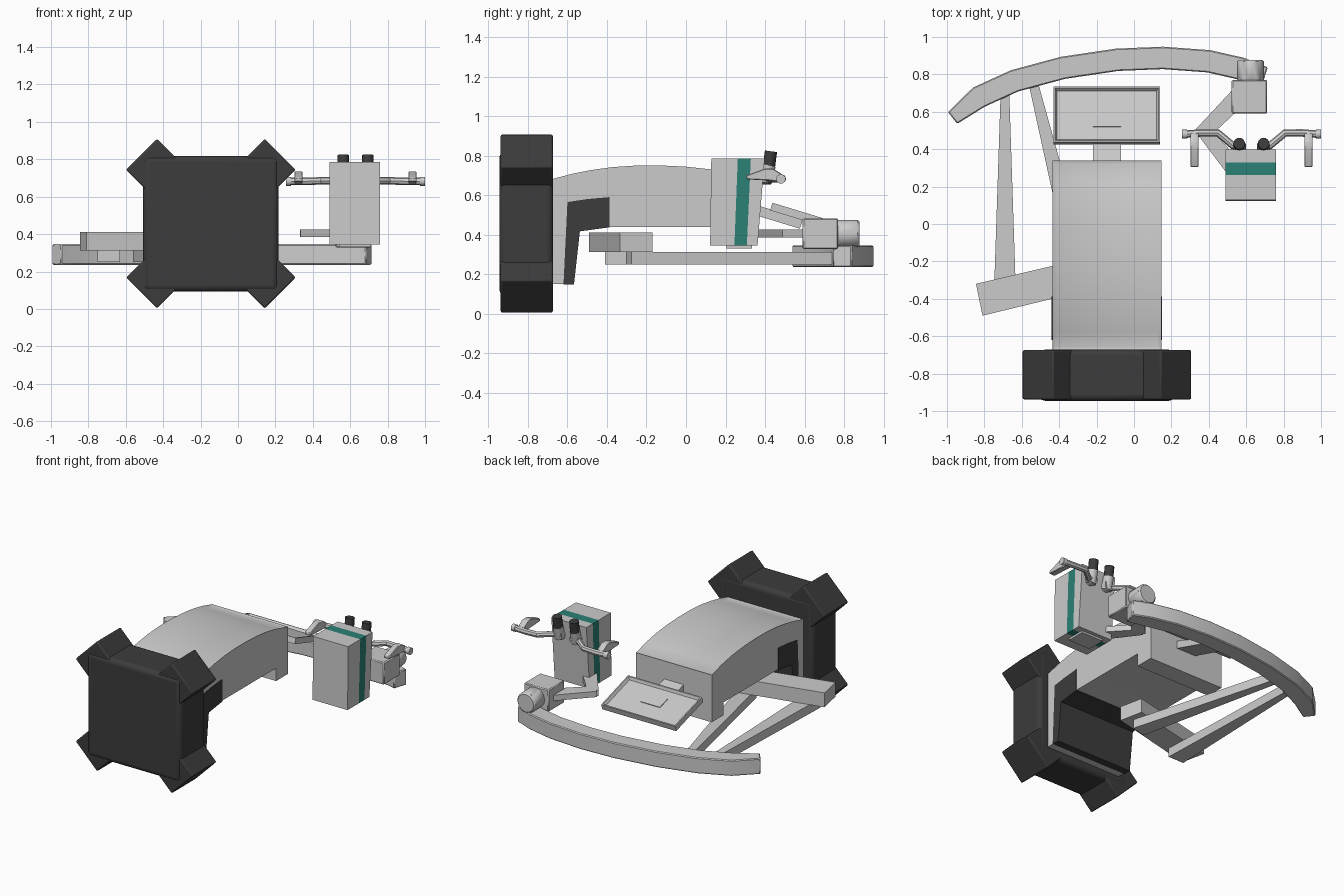
import bpy, bmesh, math
from mathutils import Vector, Matrix

cube = bpy.data.objects.get("Cube")
if cube:
    bpy.data.objects.remove(cube, do_unlink=True)

parts = []


def material(name, rgb):
    m = bpy.data.materials.new(name)
    m.use_nodes = True
    color = (*rgb, 1)
    m.diffuse_color = color
    m.node_tree.nodes["Principled BSDF"].inputs["Base Color"].default_value = color
    return m


GREY = material("light grey", (0.6, 0.6, 0.6))
DARK = material("charcoal", (0.045, 0.045, 0.045))
TEAL = material("teal", (0.025, 0.22, 0.18))


def finish(name, bm, mat, bevel=0, segments=1):
    bmesh.ops.recalc_face_normals(bm, faces=bm.faces)
    me = bpy.data.meshes.new(name)
    bm.to_mesh(me)
    bm.free()
    me.materials.append(mat)
    ob = bpy.data.objects.new(name, me)
    bpy.context.collection.objects.link(ob)
    if bevel:
        mod = ob.modifiers.new("Bevel", "BEVEL")
        mod.width, mod.segments = bevel, segments
    parts.append(ob)
    return ob


def prism_bm(pts, axis, lo, hi):
    """Extrude a 2D outline along one axis."""
    place = {"x": lambda p, t: (t, p[0], p[1]),
             "y": lambda p, t: (p[0], t, p[1]),
             "z": lambda p, t: (p[0], p[1], t)}[axis]
    bm = bmesh.new()
    rings = [[bm.verts.new(place(p, t)) for p in pts] for t in (lo, hi)]
    n = len(pts)
    for ring in rings:
        bm.faces.new(ring)
    for i in range(n):
        j = (i + 1) % n
        bm.faces.new((rings[0][i], rings[0][j], rings[1][j], rings[1][i]))
    return bm


def prism(name, pts, axis, lo, hi, mat=GREY, bevel=0, segments=1):
    return finish(name, prism_bm(pts, axis, lo, hi), mat, bevel, segments)


def box_bm(center, size, tilt=0):
    bm = bmesh.new()
    bmesh.ops.create_cube(bm, size=1, matrix=Matrix.Translation(center)
                          @ Matrix.Rotation(math.radians(tilt), 4, "X")
                          @ Matrix.Diagonal((*size, 1)))
    return bm


def box(name, center, size, mat=GREY, tilt=0, bevel=0):
    return finish(name, box_bm(center, size, tilt), mat, bevel)


def rod(name, a, b, r, mat=GREY, sides=16, bevel=0):
    a, b = Vector(a), Vector(b)
    bm = bmesh.new()
    rot = (b - a).to_track_quat("Z", "Y").to_matrix().to_4x4()
    bmesh.ops.create_cone(bm, cap_ends=True, segments=sides, radius1=r, radius2=r,
                          depth=(b - a).length,
                          matrix=Matrix.Translation((a + b) / 2) @ rot)
    return finish(name, bm, mat, bevel)


def ribbon(name, path, widths, lo, hi, bevel=0):
    """Flat bar that follows a plan path."""
    pts = [Vector(p) for p in path]
    left, right = [], []
    for i, p in enumerate(pts):
        d = (pts[min(i + 1, len(pts) - 1)] - pts[max(i - 1, 0)]).normalized()
        side = Vector((-d.y, d.x)) * widths[i] / 2
        left.append(p + side)
        right.append(p - side)
    return prism(name, left + right[::-1], "z", lo, hi, GREY, bevel)


# Base block with four diagonal feet
CX, CZ = -0.145, 0.456
H = 0.362
prism("base_block", [(CX - H, CZ - H), (CX + H, CZ - H), (CX + H, CZ + H), (CX - H, CZ + H)],
      "y", -0.945, -0.672, DARK, 0.03, 3)
for i, name in enumerate(("back_left", "back_right", "front_right", "front_left")):
    ang = math.radians(45 + 90 * i)
    out = Vector((math.cos(ang), math.sin(ang)))
    side = Vector((-out.y, out.x)) * 0.117
    c = Vector((CX, CZ))
    prism(name + "_foot", [c + out * 0.3 - side, c + out * 0.524 - side,
                           c + out * 0.524 + side, c + out * 0.3 + side],
          "y", -0.938, -0.674, DARK, 0.008, 2)

# Column with arched top, recessed top panel and lowered rear end
arch = [(0.34, 0.68), (0.23, 0.71), (0.12, 0.731), (0, 0.744), (-0.12, 0.75), (-0.25, 0.75),
        (-0.37, 0.742), (-0.48, 0.727), (-0.58, 0.707), (-0.675, 0.682)]
under = [(-0.675, 0.15), (-0.57, 0.15), (-0.54, 0.42), (-0.39, 0.44),
         (0.21, 0.44), (0.21, 0.35), (0.34, 0.35)]
bm = prism_bm(under + arch, "x", -0.437, 0.147)
bmesh.ops.recalc_face_normals(bm, faces=bm.faces)
top = [f for f in bm.faces if f.normal.z > 0.8 and f.calc_center_median().z > 0.6]
bmesh.ops.inset_region(bm, faces=top, thickness=0.022, depth=-0.01)
finish("column", bm, GREY)

# Dark guard wrapped around the lower corner of the column
prism("corner_guard", [(-0.62, 0.147), (-0.567, 0.147), (-0.537, 0.417), (-0.388, 0.437),
                       (-0.388, 0.59), (-0.5, 0.58), (-0.6, 0.565)],
      "x", -0.441, 0.151, DARK)

# Tilted tray screen on a short neck
TILT = -17
bm = box_bm((CX, 0.58, 0.497), (0.57, 0.31, 0.04), TILT)
up = Matrix.Rotation(math.radians(TILT), 3, "X") @ Vector((0, 0, 1))
bmesh.ops.recalc_face_normals(bm, faces=bm.faces)
face = [f for f in bm.faces if f.normal.dot(up) > 0.9]
bmesh.ops.inset_region(bm, faces=face, thickness=0.012, depth=0)
bmesh.ops.inset_region(bm, faces=face, thickness=0.015, depth=-0.018)
finish("screen_tray", bm, GREY)
box("screen_plate", (CX, 0.56, 0.506), (0.15, 0.085, 0.008), GREY, TILT)
box("screen_neck", (CX, 0.45, 0.495), (0.15, 0.28, 0.05), GREY, TILT)

# Side arm and the two tapered struts
prism("side_arm", [(-0.845, -0.32), (-0.81, -0.49), (-0.17, -0.335), (-0.205, -0.17)],
      "z", 0.312, 0.412)
ribbon("outer_strut", [(-0.69, -0.41), (-0.69, 0.72)], [0.12, 0.045], 0.25, 0.312)
ribbon("inner_strut", [(-0.28, -0.29), (-0.54, 0.76)], [0.11, 0.05], 0.25, 0.312)

# Long curved bow
ribbon("curved_bow",
       [(-0.97, 0.567), (-0.83, 0.678), (-0.64, 0.765), (-0.38, 0.835), (-0.09, 0.878),
        (0.155, 0.888), (0.4, 0.87), (0.575, 0.83), (0.7, 0.79)],
       [0.08] + [0.12] * 7 + [0.1], 0.236, 0.346, 0.006)

# Swivel joint and folding links
box("joint_block", (0.617, 0.68, 0.405), (0.19, 0.18, 0.155), bevel=0.006)
rod("joint_knob", (0.622, 0.76, 0.405), (0.622, 0.878, 0.405), 0.072, sides=12, bevel=0.01)
ribbon("rear_link", [(0.56, 0.68), (0.36, 0.48)], [0.1, 0.08], 0.385, 0.425)
ribbon("front_link", [(0.36, 0.51), (0.56, 0.27)], [0.07, 0.1], 0.385, 0.425)

# Optical head in three slices, the middle one teal
cuts = [((0.128, 0.122), (0.262, 0.245), GREY, "head_front"),
        ((0.262, 0.245), (0.328, 0.308), TEAL, "head_stripe"),
        ((0.328, 0.308), (0.398, 0.362), GREY, "head_back")]
for (t0, b0), (t1, b1), mat, name in cuts:
    prism(name, [(b0, 0.345), (b1, 0.345), (t1, 0.785), (t0, 0.785)], "x", 0.49, 0.76, mat)
box("head_foot", (0.625, 0.27, 0.341), (0.17, 0.13, 0.02))

# Eyepieces, handlebars and grips, mirrored about the head
HX = 0.628
for s, word in ((1, "left"), (-1, "right")):
    x = HX + s * 0.065
    rod(word + "_eyepiece", (x, 0.42, 0.745), (x, 0.43, 0.822), 0.031, DARK)
    rod(word + "_eyepiece_mount", (x, 0.4, 0.665), (x, 0.42, 0.75), 0.034)
    rod(word + "_mount_stub", (x, 0.35, 0.69), (x, 0.43, 0.69), 0.035)
    path = [(HX + s * 0.06, 0.41, 0.685), (HX + s * 0.1, 0.42, 0.685),
            (HX + s * 0.18, 0.487, 0.685), (HX + s * 0.27, 0.487, 0.682),
            (HX + s * 0.355, 0.48, 0.682)]
    curve = bpy.data.curves.new(word + "_handlebar_path", "CURVE")
    curve.dimensions = "3D"
    curve.bevel_depth, curve.bevel_resolution = 0.02, 2
    curve.use_fill_caps = True
    spline = curve.splines.new("POLY")
    spline.points.add(len(path) - 1)
    for point, co in zip(spline.points, path):
        point.co = (*co, 1)
    temp = bpy.data.objects.new(word + "_path", curve)
    bpy.context.collection.objects.link(temp)
    bpy.context.view_layer.update()
    me = bpy.data.meshes.new_from_object(temp.evaluated_get(bpy.context.evaluated_depsgraph_get()))
    bpy.data.objects.remove(temp, do_unlink=True)
    me.materials.clear()
    me.materials.append(GREY)
    bar = bpy.data.objects.new(word + "_handlebar", me)
    bpy.context.collection.objects.link(bar)
    parts.append(bar)
    rod(word + "_bar_end", (HX + s * 0.345, 0.48, 0.682), (HX + s * 0.371, 0.48, 0.682), 0.024)
    gx = HX + s * 0.305
    prism(word + "_grip", [(0.305, 0.68), (0.4, 0.675), (0.5, 0.67), (0.48, 0.71),
                           (0.44, 0.735), (0.4, 0.735), (0.305, 0.7)],
          "x", gx - 0.022, gx + 0.022, GREY, 0.004)

# Smooth shading with sharp edges kept
bpy.ops.object.select_all(action="DESELECT")
for ob in parts:
    ob.select_set(True)
bpy.context.view_layer.objects.active = parts[0]
bpy.ops.object.shade_smooth_by_angle(angle=math.radians(35))
